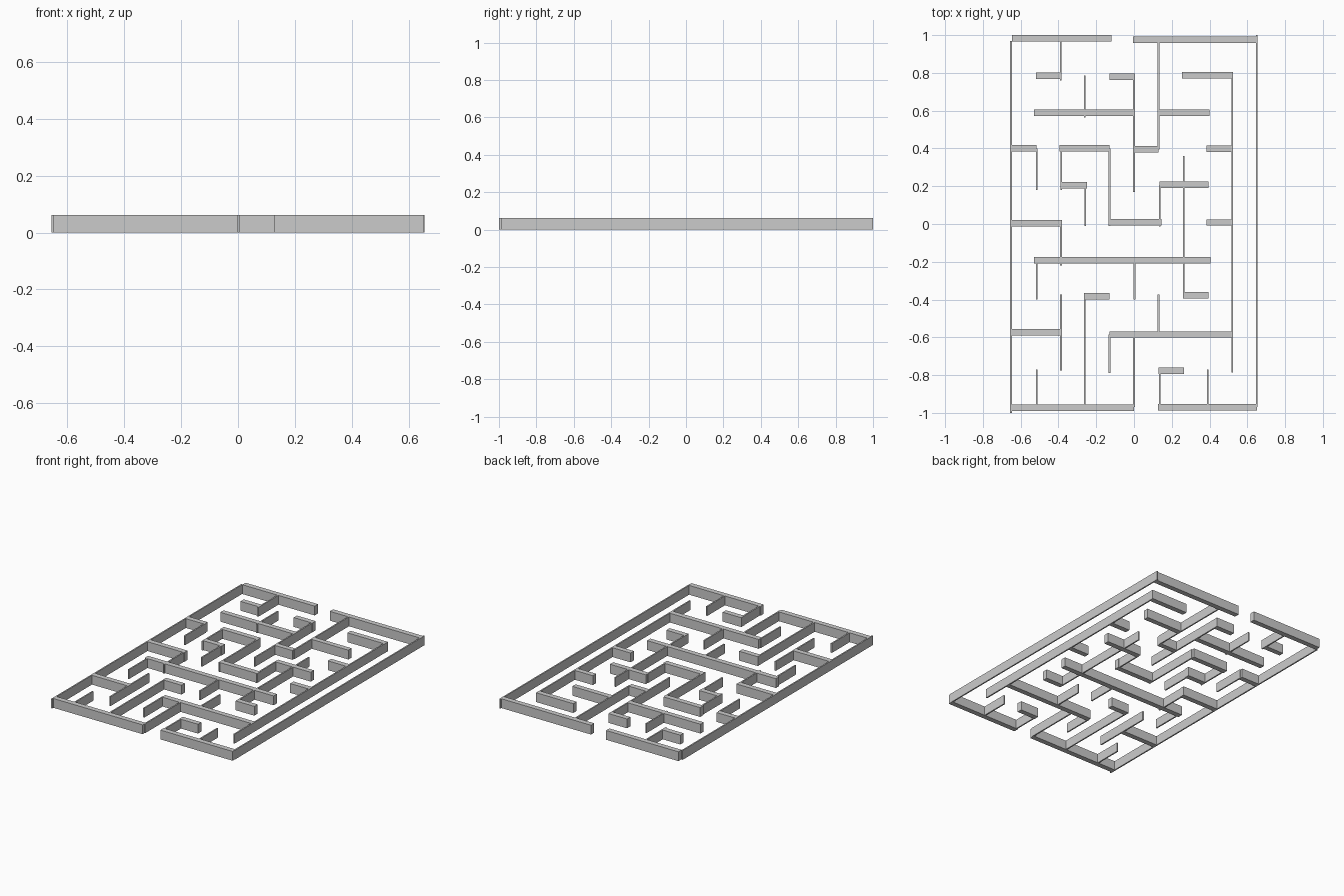
import bpy

# Remove the default cube
default = bpy.data.objects.get("Cube")
if default:
    bpy.data.objects.remove(default, do_unlink=True)

WALL_HEIGHT = 0.061
CROSS_THICKNESS = 0.034   # walls running along x
LONG_THICKNESS = 0.009    # walls running along y

# One plain stone colour
stone = bpy.data.materials.new("light grey")
stone.use_nodes = True
stone.diffuse_color = (0.6, 0.6, 0.6, 1)
stone.node_tree.nodes["Principled BSDF"].inputs["Base Color"].default_value = (0.6, 0.6, 0.6, 1)


def wall(name, x0, x1, y0, y1):
    """Box-shaped wall standing on the ground."""
    bpy.ops.mesh.primitive_cube_add(size=1)
    obj = bpy.context.object
    obj.name = name
    obj.location = ((x0 + x1) / 2, (y0 + y1) / 2, WALL_HEIGHT / 2)
    obj.scale = (x1 - x0, y1 - y0, WALL_HEIGHT)
    bpy.ops.object.transform_apply(location=True, rotation=False, scale=True)
    obj.data.materials.append(stone)
    return obj


def cross_walls(name, runs):
    """Walls along x, each given as (start x, end x, centre y)."""
    half = CROSS_THICKNESS / 2
    for x0, x1, y in runs:
        wall(name, x0, x1, y - half, y + half)


def long_walls(name, runs):
    """Walls along y, each given as (centre x, start y, end y)."""
    half = LONG_THICKNESS / 2
    for x, y0, y1 in runs:
        wall(name, x - half, x + half, y0, y1)


# Outer boundary, with an entrance at the front and an exit at the back
cross_walls("back_boundary_wall", [(-.645, -.12, .983), (-.005, .65, .975)])
cross_walls("front_boundary_wall", [(-.654, 0, -.972), (.128, .652, -.971)])
long_walls("left_boundary_wall", [(.65, -.97, 1)])
long_walls("right_boundary_wall", [(-.651, -1, .97)])

# Inner cross walls, back half
cross_walls("inner_cross_wall_back", [
    (-.52, -.39, .785), (-.13, .005, .78), (.255, .525, .787),
    (-.53, 0, .59), (.13, .4, .59),
    (-.65, -.515, .4), (-.395, -.13, .4), (0, .13, .395), (.385, .52, .398),
    (-.385, -.25, .205), (.135, .395, .207),
])

# Inner cross walls, front half
cross_walls("inner_cross_wall_front", [
    (-.65, -.38, .003), (-.13, .145, .01), (.385, .52, .008),
    (-.53, .405, -.192),
    (-.265, -.13, -.383), (.26, .395, -.378),
    (-.65, -.385, -.573), (-.13, .52, -.585),
    (.13, .265, -.776),
])

# Inner long walls, back half
long_walls("inner_long_wall_back", [
    (-.388, .76, .983), (-.26, .565, .785), (0, .17, .78), (.13, .395, .975),
    (.52, -.785, .787),
    (-.515, .18, .4), (-.385, .18, .4), (-.13, -.01, .4),
    (-.258, -.01, .205), (.137, -.012, .207), (.263, -.383, .36),
])

# Inner long walls, front half
long_walls("inner_long_wall_front", [
    (-.387, -.22, .003), (-.515, -.4, -.192), (.003, -.4, -.192),
    (-.387, -.775, -.373), (-.26, -.97, -.383), (.13, -.585, -.373),
    (-.13, -.79, -.585), (0, -.97, -.585),
    (-.515, -.97, -.77), (.137, -.97, -.776), (.39, -.97, -.77),
])
